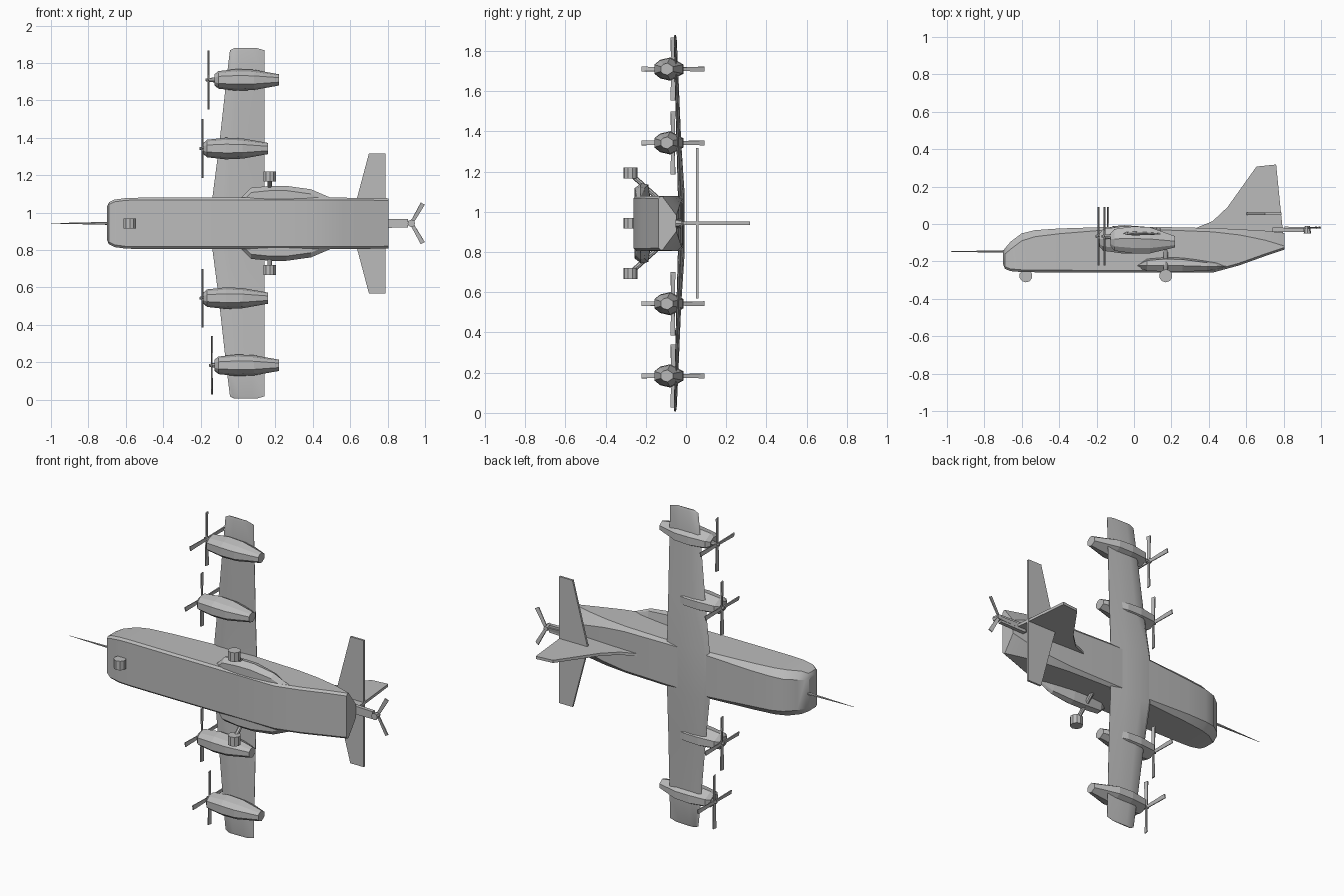
import bpy, bmesh, math
from mathutils import Vector, Matrix

cube = bpy.data.objects.get("Cube")
if cube:
    bpy.data.objects.remove(cube, do_unlink=True)

C = 0.943  # height of the centre line; the nose points to -x and the roof to +y

grey = bpy.data.materials.new("airframe grey")
grey.use_nodes = True
grey.diffuse_color = (0.5, 0.5, 0.5, 1)
grey.node_tree.nodes["Principled BSDF"].inputs["Base Color"].default_value = grey.diffuse_color


def finish(name, bm, smooth=25):
    bmesh.ops.recalc_face_normals(bm, faces=bm.faces)
    mesh = bpy.data.meshes.new(name)
    bm.to_mesh(mesh)
    bm.free()
    mesh.materials.append(grey)
    obj = bpy.data.objects.new(name, mesh)
    bpy.context.collection.objects.link(obj)
    if smooth:
        bpy.ops.object.select_all(action="DESELECT")
        obj.select_set(True)
        bpy.context.view_layer.objects.active = obj
        bpy.ops.object.shade_smooth_by_angle(angle=math.radians(smooth))
    return obj


def loft(name, rings, smooth=25):
    bm = bmesh.new()
    loops = [[bm.verts.new(p) for p in ring] for ring in rings]
    n = len(loops[0])
    for a, b in zip(loops, loops[1:]):
        for i in range(n):
            j = (i + 1) % n
            bm.faces.new((a[i], a[j], b[j], b[i]))
    bm.faces.new(loops[0])
    bm.faces.new(loops[-1])
    return finish(name, bm, smooth)


def tube(name, a, b, r1, r2, sides=8, smooth=0):
    a, b = Vector(a), Vector(b)
    turn = (b - a).to_track_quat("Z", "Y").to_matrix().to_4x4()
    bm = bmesh.new()
    bmesh.ops.create_cone(bm, cap_ends=True, segments=sides, radius1=r1, radius2=r2,
                          depth=(b - a).length,
                          matrix=Matrix.Translation((a + b) / 2) @ turn)
    return finish(name, bm, smooth)


def body_ring(x, y0, y1, half, roof, top_cut, low_cut=0.012):
    side = [(y0, half - low_cut), (y0 + low_cut, half), (y1 - top_cut, half), (y1, roof)]
    return [(x, y, C + z) for y, z in side] + [(x, y, C - z) for y, z in reversed(side)]


# Fuselage: boxy cabin, blunt nose and upswept tail
loft("fuselage", [body_ring(*s) for s in [
    (-0.70, -0.215, -0.15, 0.09, 0.08, 0.02),
    (-0.69, -0.24, -0.13, 0.112, 0.085, 0.03),
    (-0.66, -0.252, -0.095, 0.127, 0.09, 0.04),
    (-0.60, -0.257, -0.05, 0.135, 0.095, 0.04),
    (-0.53, -0.258, -0.033, 0.137, 0.10, 0.035),
    (-0.40, -0.259, -0.024, 0.137, 0.105, 0.028),
    (-0.14, -0.26, -0.016, 0.137, 0.12, 0.015),
    (0.14, -0.26, -0.016, 0.137, 0.12, 0.015),
    (0.42, -0.26, -0.022, 0.137, 0.115, 0.02),
    (0.56, -0.222, -0.028, 0.137, 0.10, 0.03),
    (0.70, -0.172, -0.036, 0.136, 0.075, 0.05),
    (0.805, -0.137, -0.048, 0.134, 0.04, 0.07)]])

# Nose probe
tube("nose_probe", (-1.0, -0.147, C), (-0.69, -0.147, C), 0.001, 0.008, 6)


# Wing: one airfoil lofted from tip to tip, drooping slightly
def wing_ring(z, lead, trail, y, t):
    chord = trail - lead
    foil = [(0, 0), (0.08, 0.45), (0.3, 0.6), (0.65, 0.4), (1, 0.05),
            (1, -0.05), (0.65, -0.3), (0.3, -0.4), (0.08, -0.35)]
    return [(lead + u * chord, y + v * t, z) for u, v in foil]


half_wing = [(0.937, -0.02, 0.10, -0.055, 0.006), (0.925, -0.043, 0.142, -0.055, 0.014),
             (0.77, -0.062, 0.142, -0.050, 0.018), (0.40, -0.103, 0.142, -0.038, 0.024),
             (0.145, -0.136, 0.142, -0.027, 0.034)]
stations = [(C - s[0], *s[1:]) for s in half_wing] + [(C + s[0], *s[1:]) for s in reversed(half_wing)]
loft("wing", [wing_ring(*s) for s in stations])


# Nacelles: faceted pods under the wing
def nacelle(name, front, z):
    rings = []
    for dx, cy, hy, hz in [(0, -0.085, 0.035, 0.03), (0.02, -0.085, 0.058, 0.047),
                           (0.12, -0.085, 0.072, 0.058), (0.21, -0.087, 0.07, 0.054),
                           (0.345, -0.095, 0.03, 0.03)]:
        shape = [(1, 0.4), (0.1, 1), (-0.6, 0.8), (-1, 0.4)]
        shape += [(v, -w) for v, w in reversed(shape)]
        rings.append([(front + dx, cy + v * hy, z + w * hz) for v, w in shape])
    loft(name, rings, 0)


# Blades fanned around an axis, each a thin tapered plate
def rotor(name, centre, axis, first, count, length, width):
    basis = Vector(axis).to_track_quat("Z", "Y").to_matrix().to_4x4()
    bm = bmesh.new()
    for k in range(count):
        spin = Matrix.Rotation(first + k * math.tau / count, 4, "Z")
        pitch = Matrix.Rotation(math.radians(12), 4, "X")
        res = bmesh.ops.create_cube(bm, size=1)
        for v in res["verts"]:
            w = width * (0.7 if v.co.x < 0 else 1)
            v.co = Vector(((v.co.x + 0.5) * length, v.co.y * w, v.co.z * 0.006))
        bmesh.ops.transform(bm, verts=res["verts"],
                            matrix=Matrix.Translation(centre) @ basis @ spin @ pitch)
    finish(name, bm, 0)


engines = [("left_outer", -0.125, 0.184, -0.14), ("left_inner", -0.185, 0.543, -0.19),
           ("right_inner", -0.185, 1.343, -0.19), ("right_outer", -0.125, 1.71, -0.158)]
for name, front, z, prop_x in engines:
    nacelle(name + "_nacelle", front, z)
    tube(name + "_spinner", (prop_x - 0.015, -0.065, z), (front + 0.03, -0.07, z), 0.007, 0.018)
    rotor(name + "_propeller", (prop_x, -0.065, z), (1, 0, 0), 0, 4, 0.157, 0.024)


# Tail surfaces: thin outlines with thickness
def plate(name, outline, depth):
    loft(name, [[Vector(p) - Vector(depth) for p in outline],
                [Vector(p) + Vector(depth) for p in outline]], 0)


fin = [(0.31, -0.03), (0.42, 0.015), (0.5, 0.09), (0.655, 0.307), (0.76, 0.318), (0.797, -0.05)]
plate("fin", [(x, y, C) for x, y in fin], (0, 0, 0.008))

stab = [(0.60, 0), (0.635, 0.13), (0.70, 0.374), (0.788, 0.374), (0.788, 0)]
outline = [(x, 0.055, C + z) for x, z in stab] + [(x, 0.055, C - z) for x, z in reversed(stab[1:-1])]
plate("tailplane", outline, (0, 0.006, 0))

# Tail boom with its lifting rotor
plate("tail_boom", [(0.74, -0.03, C - 0.025), (0.91, -0.033, C - 0.022),
                    (0.91, -0.033, C + 0.022), (0.74, -0.03, C + 0.025)], (0, 0.011, 0))
tube("tail_rotor_hub", (0.927, -0.052, C), (0.927, -0.012, C), 0.02, 0.014)
basis_x = Vector((0, 1, 0)).to_track_quat("Z", "Y") @ Vector((1, 0, 0))
start = math.pi if basis_x.x > 0 else 0
rotor("tail_rotor", (0.927, -0.02, C), (0, 1, 0), start, 3, 0.122, 0.024)


# Landing gear pods, struts and wheels on both sides
def wheel(name, x, z):
    tube(name, (x, -0.277, z - 0.027), (x, -0.277, z + 0.027), 0.035, 0.035, 10)


for name, s in (("left", -1), ("right", 1)):
    rings = []
    for x, low, high, out in [(0.02, -0.235, -0.205, 0.14), (0.07, -0.25, -0.18, 0.19),
                              (0.17, -0.255, -0.172, 0.2), (0.26, -0.255, -0.175, 0.2),
                              (0.39, -0.25, -0.192, 0.182), (0.495, -0.235, -0.21, 0.137)]:
        rings.append([(x, y, C + s * z) for y, z in [
            (low, 0.1), (low, out - 0.025), (low * 0.6 + high * 0.4, out),
            (high - 0.015, out - 0.008), (high, 0.1)]])
    loft(name + "_gear_pod", rings, 0)
    tube(name + "_gear_strut", (0.17, -0.135, C + s * 0.12), (0.17, -0.275, C + s * 0.245), 0.012, 0.012)
    wheel(name + "_main_wheel", 0.17, C + s * 0.25)

wheel("nose_wheel", -0.578, C)
tube("nose_strut", (-0.578, -0.22, C), (-0.578, -0.277, C), 0.012, 0.012)
